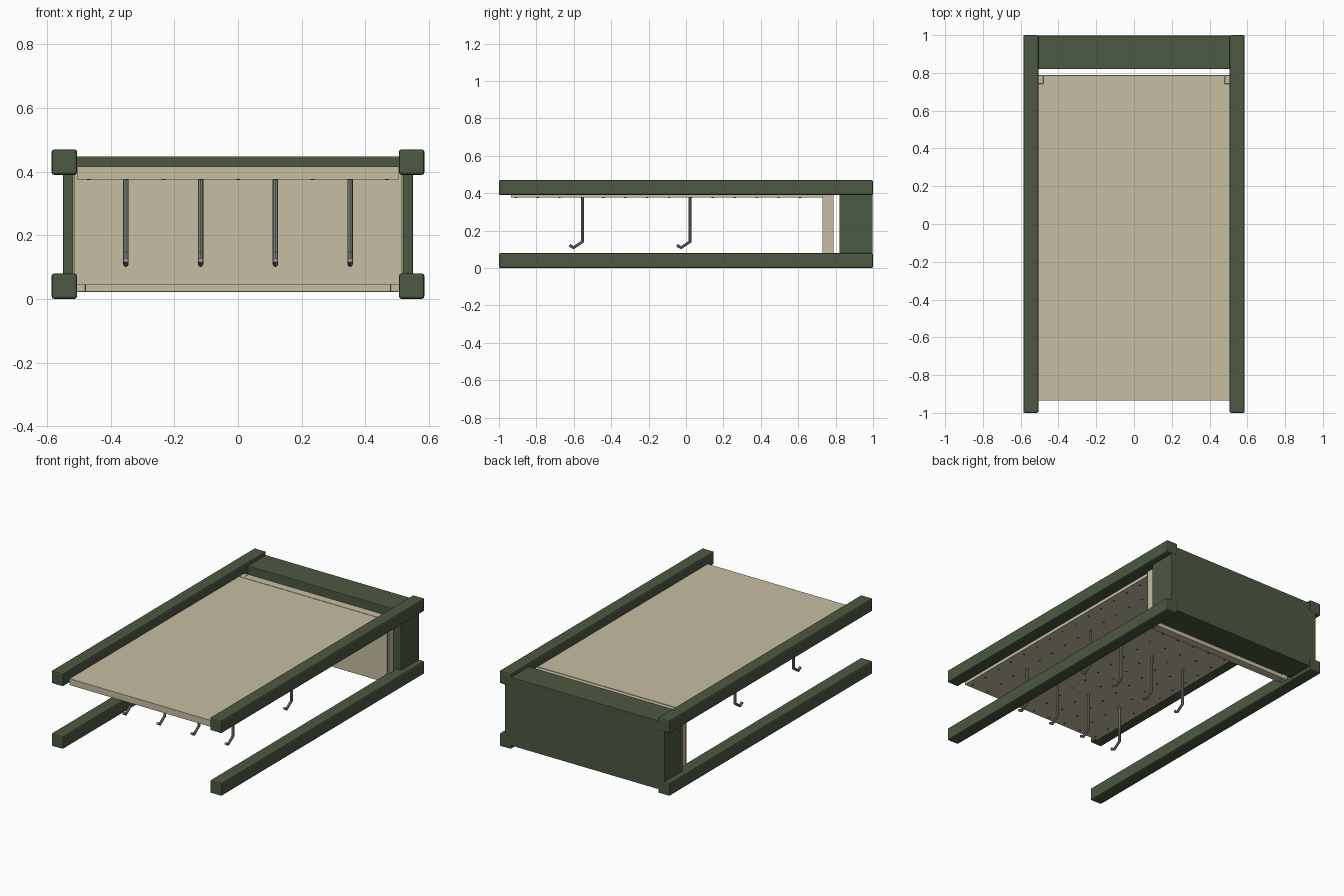
import bpy, bmesh
from mathutils import Matrix, Vector

cube = bpy.data.objects.get("Cube")
if cube:
    bpy.data.objects.remove(cube, do_unlink=True)


def material(name, rgb):
    m = bpy.data.materials.new(name)
    m.use_nodes = True
    color = (*rgb, 1)
    m.diffuse_color = color
    m.node_tree.nodes["Principled BSDF"].inputs["Base Color"].default_value = color
    return m


GREEN = material("dark green paint", (0.072, 0.1, 0.052))
BEIGE = material("beige board", (0.57, 0.52, 0.36))
STEEL = material("grey steel", (0.25, 0.25, 0.23))
DARK = material("dark hole", (0.04, 0.035, 0.03))


def finish(name, bm, mat):
    mesh = bpy.data.meshes.new(name)
    bm.to_mesh(mesh)
    bm.free()
    mesh.materials.append(mat)
    obj = bpy.data.objects.new(name, mesh)
    bpy.context.collection.objects.link(obj)
    return obj


def box(name, xs, ys, zs, mat, bevel=0):
    """Box spanning the given ranges, with optional chamfered edges."""
    bm = bmesh.new()
    bmesh.ops.create_cube(bm, size=1)
    for v in bm.verts:
        v.co = Vector([a + (b - a) * (c + 0.5) for (a, b), c in zip((xs, ys, zs), v.co)])
    obj = finish(name, bm, mat)
    if bevel:
        mod = obj.modifiers.new("edge bevel", "BEVEL")
        mod.width = bevel
        mod.segments = 2
    return obj


# Four long corner posts, lying front to back
for side, x in (("left", 0.546), ("right", -0.546)):
    for level, z in (("lower", 0.0), ("upper", 0.39)):
        box(f"{level}_{side}_post", (x - 0.04, x + 0.04), (-1, 1), (z, z + 0.08), GREEN, 0.008)

# Solid base block between the posts
box("base_block", (-0.55, 0.55), (0.82, 0.997), (0.022, 0.448), GREEN, 0.003)

# Upright panel: thin sheet on a batten frame
box("shelf_sheet", (-0.515, 0.515), (0.73, 0.742), (0.045, 0.418), BEIGE)
for side, s in (("left", 1), ("right", -1)):
    box(f"shelf_{side}_batten", sorted((s * 0.48, s * 0.52)), (0.742, 0.788), (0.022, 0.415), BEIGE, 0.002)
for level, z in (("lower", 0.022), ("upper", 0.39)):
    box(f"shelf_{level}_batten", (-0.48, 0.48), (0.736, 0.788), (z, z + 0.025), BEIGE, 0.002)

# Perforated board
box("peg_board", (-0.505, 0.505), (-0.935, 0.735), (0.376, 0.416), BEIGE)

# Peg holes as thin discs on the underside
PITCH = 0.117
bm = bmesh.new()
for i in range(9):
    for j in range(14):
        spot = Matrix.Translation(((i - 4) * PITCH, -0.91 + j * PITCH, 0.3755))
        bmesh.ops.create_cone(bm, cap_ends=True, segments=8, radius1=0.006,
                              radius2=0.006, depth=0.002, matrix=spot)
finish("peg_holes", bm, DARK)

# Bent wire hooks hanging from the board
HOOK = [(0, 0.38), (0, 0.142), (-0.048, 0.109), (-0.07, 0.122)]
hooks = []
for row, y in enumerate((-0.553, 0.022)):
    for col in range(4):
        x = (col - 1.5) * 0.235
        curve = bpy.data.curves.new(f"hook_{row + 1}_{col + 1}", "CURVE")
        curve.dimensions = "3D"
        curve.bevel_depth = 0.0085
        curve.bevel_resolution = 2
        curve.use_fill_caps = True
        spline = curve.splines.new("POLY")
        spline.points.add(len(HOOK) - 1)
        for p, (dy, z) in zip(spline.points, HOOK):
            p.co = (x, y + dy, z, 1)
        curve.materials.append(STEEL)
        hook = bpy.data.objects.new(curve.name, curve)
        bpy.context.collection.objects.link(hook)
        hooks.append(hook)

# Turn the wires into smooth meshes
bpy.ops.object.select_all(action="DESELECT")
for hook in hooks:
    hook.select_set(True)
bpy.context.view_layer.objects.active = hooks[0]
bpy.ops.object.convert(target="MESH")
bpy.ops.object.shade_smooth_by_angle()
